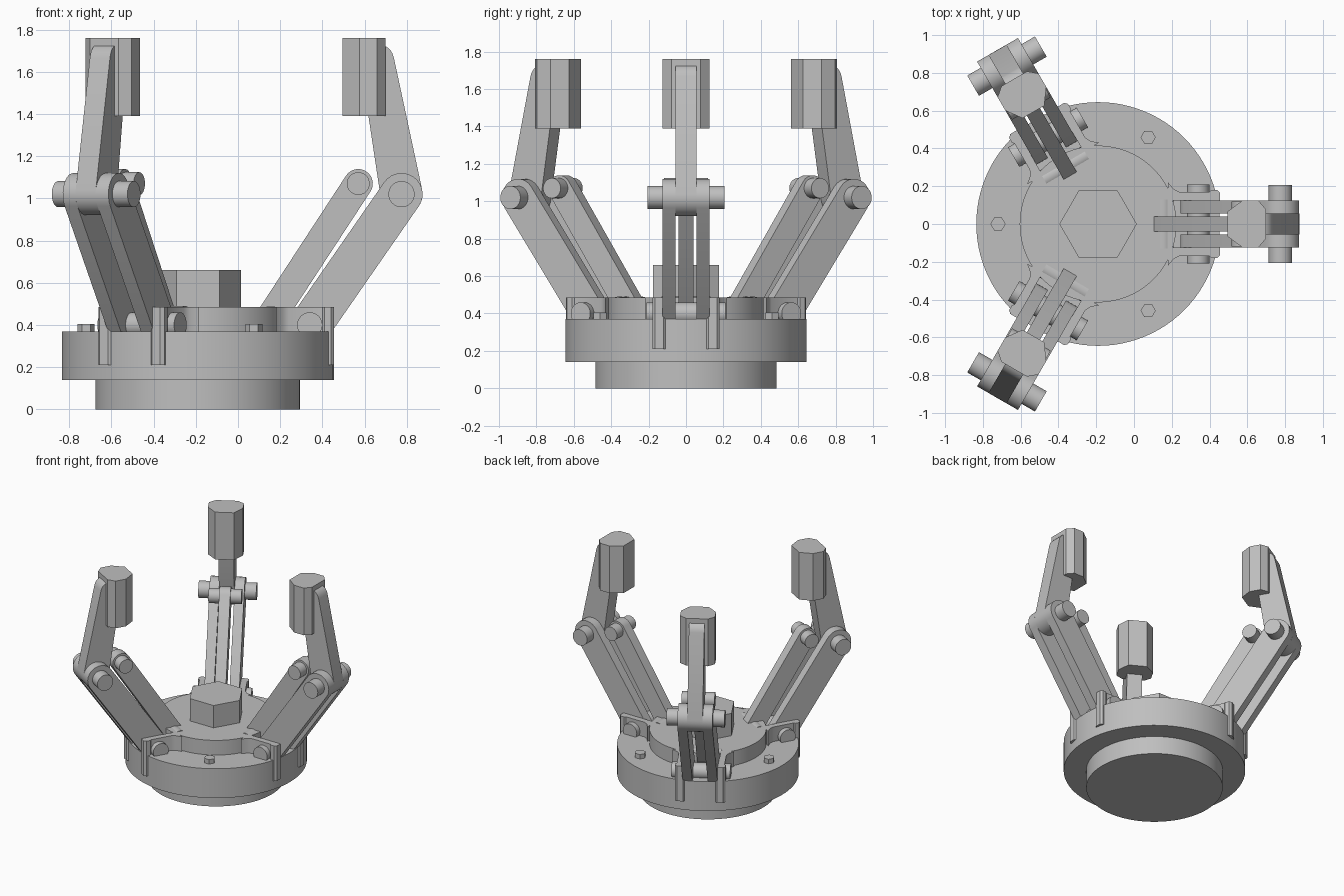
import bpy, bmesh
from math import pi, sin, cos, atan2, radians
from mathutils import Matrix, Vector

if "Cube" in bpy.data.objects:
    bpy.data.objects.remove(bpy.data.objects["Cube"], do_unlink=True)

steel = bpy.data.materials.new("steel grey")
steel.use_nodes = True
GREY = (0.52, 0.52, 0.52, 1)
steel.diffuse_color = GREY
steel.node_tree.nodes["Principled BSDF"].inputs["Base Color"].default_value = GREY

HUB = Matrix.Translation((-0.19, 0, 0))   # axis of the round body
UP = Matrix.Identity(4)
SIDE = Matrix.Rotation(pi / 2, 4, 'X')    # profile (r, z), extruded across the arm
parts = []


def prism(name, outline, low, high, frame=UP, place=HUB):
    """Extrude a closed 2D outline between two depths."""
    bm = bmesh.new()
    face = bm.faces.new([bm.verts.new((x, y, low)) for x, y in outline])
    top = bmesh.ops.extrude_face_region(bm, geom=[face])["geom"]
    moved = [v for v in top if isinstance(v, bmesh.types.BMVert)]
    bmesh.ops.translate(bm, vec=(0, 0, high - low), verts=moved)
    bmesh.ops.recalc_face_normals(bm, faces=bm.faces)
    bm.transform(frame)
    mesh = bpy.data.meshes.new(name)
    bm.to_mesh(mesh)
    bm.free()
    mesh.materials.append(steel)
    ob = bpy.data.objects.new(name, mesh)
    ob.matrix_world = place
    bpy.context.collection.objects.link(ob)
    parts.append(ob)
    return ob


def ring(radius, sides=32, center=(0, 0)):
    return [(center[0] + radius * cos(2 * pi * i / sides),
             center[1] + radius * sin(2 * pi * i / sides)) for i in range(sides)]


def link(a, b, ra, rb, steps=14):
    """Outline of a bar with round ends, tangent to both end circles."""
    d = Vector(b) - Vector(a)
    heading = atan2(d.y, d.x)
    lean = (pi / 2) - (ra - rb) / d.length * -1 - pi / 2
    half = pi / 2 - lean
    pts = []
    for c, r, start, sweep in ((b, rb, heading - half, 2 * half),
                               (a, ra, heading + half, 2 * pi - 2 * half)):
        for i in range(steps + 1):
            t = start + sweep * i / steps
            pts.append((c[0] + r * cos(t), c[1] + r * sin(t)))
    return pts


# Round body
prism("lower_flange", ring(0.485, 96), 0, 0.15)
prism("base_disc", ring(0.645, 96), 0.14, 0.37)
prism("upper_disc", ring(0.415, 96), 0.36, 0.485)
prism("hex_hub", ring(0.205, 6), 0.48, 0.66)

# Joint positions (r, z) in the plane of an arm
outer_low, outer_top = (0.535, 0.40), (0.965, 1.02)
inner_low, inner_top = (0.345, 0.435), (0.76, 1.07)
finger_tip = (0.85, 1.652)

bracket = [(0.37, 0.125), (0.59, 0.125), (0.60, 0.11), (0.635, 0.11), (0.645, 0.12),
           (0.645, 0.165), (0.63, 0.18), (0.60, 0.18), (0.59, 0.17), (0.43, 0.17),
           (0.40, 0.185), (0.37, 0.22)]
pad_half = [(0.685, 0.066), (0.765, 0.125), (0.848, 0.125), (0.888, 0.078)]
pad = pad_half + [(r, -t) for r, t in reversed(pad_half)]

for n in range(3):
    turn = HUB @ Matrix.Rotation(n * 2 * pi / 3, 4, 'Z')
    tag = f"_{n + 1}"
    for side, s in (("left", 1), ("right", -1)):
        # Mounting bracket with its lug running down the rim
        plan = [(r, s * t) for r, t in bracket]
        prism(f"bracket_{side}{tag}", plan, 0.36, 0.485, place=turn)
        prism(f"bracket_lug_{side}{tag}", plan[1:9], 0.21, 0.365, place=turn)
        # Outer bars of the linkage
        low, high = sorted((s * 0.055, s * 0.125))
        prism(f"outer_link_{side}{tag}", link(outer_low, outer_top, 0.1, 0.1),
              low, high, SIDE, turn)
    prism("inner_link" + tag, link(inner_low, inner_top, 0.069, 0.069),
          -0.04, 0.04, SIDE, turn)
    prism("finger" + tag, link(outer_top, finger_tip, 0.1, 0.08),
          -0.055, 0.055, SIDE, turn)
    prism("finger_pad" + tag, pad, 1.39, 1.76, place=turn)
    # Pivot pins
    for name, joint, radius, half in (("base_pin", (0.53, 0.40), 0.06, 0.21),
                                      ("knuckle_pin", outer_top, 0.062, 0.207),
                                      ("inner_base_pin", inner_low, 0.055, 0.13),
                                      ("inner_top_pin", inner_top, 0.054, 0.118)):
        prism(name + tag, ring(radius, 32, joint), -half, half, SIDE, turn)
    # Body bolt between two arms
    prism("bolt" + tag, ring(0.04, 6, (-0.53, 0)), 0.36, 0.405, place=turn)

# Smooth the round sides, keep hard edges
bpy.ops.object.select_all(action='DESELECT')
for ob in parts:
    ob.select_set(True)
bpy.context.view_layer.objects.active = parts[0]
bpy.ops.object.shade_smooth_by_angle(angle=radians(30))
